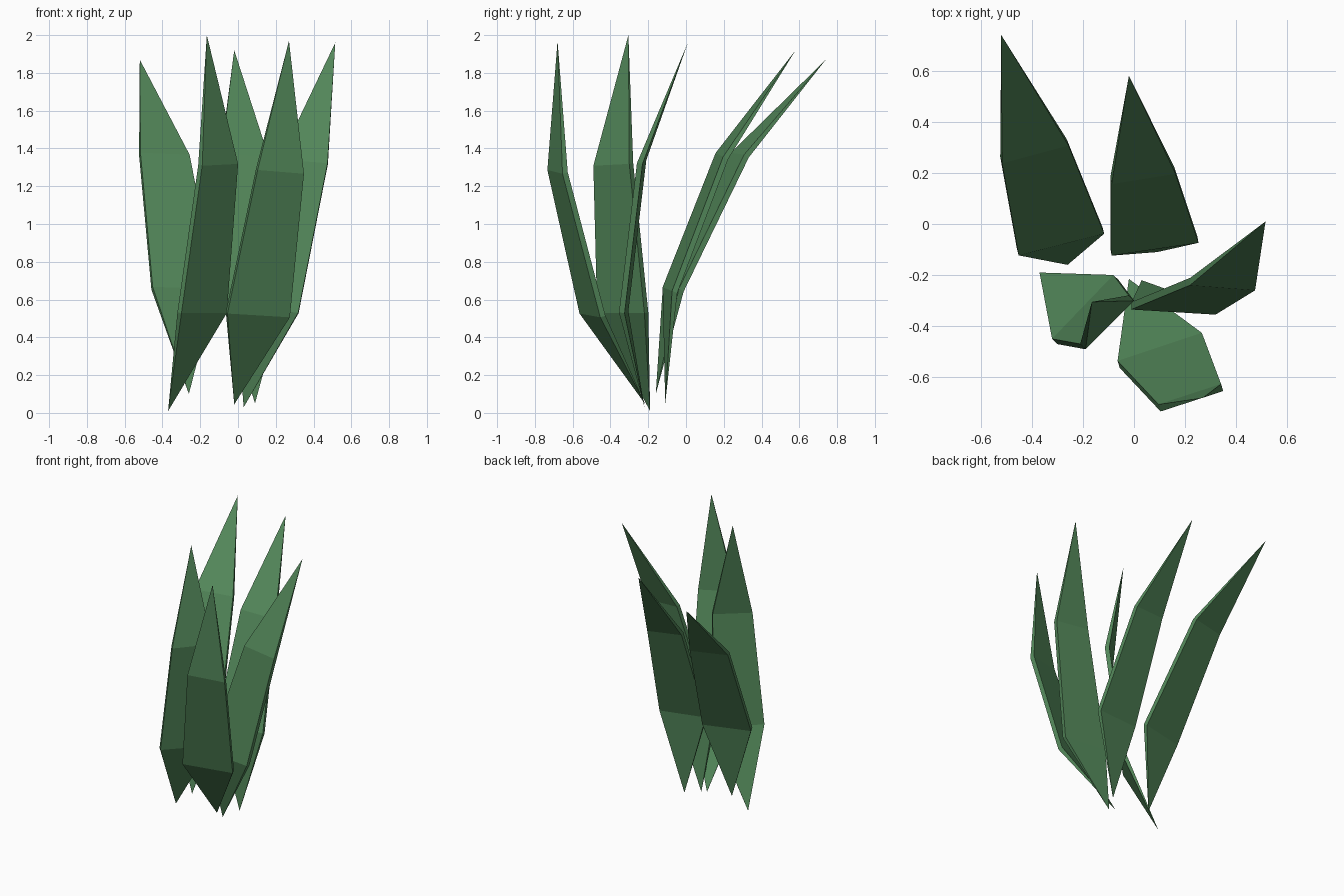
import bpy
import bmesh
from mathutils import Vector

cube = bpy.data.objects.get("Cube")
if cube:
    bpy.data.objects.remove(cube, do_unlink=True)

THICKNESS = 0.03

# Leaf colour
green = bpy.data.materials.new("leaf_green")
green.use_nodes = True
colour = (0.085, 0.24, 0.1, 1)
green.diffuse_color = colour
shader = green.node_tree.nodes["Principled BSDF"]
shader.inputs["Base Color"].default_value = colour
shader.inputs["Roughness"].default_value = 0.8


def make_blade(name, base, low_pair, high_pair, tip):
    """Thin leaf: pointed base, two four-cornered bands, pointed tip."""
    bm = bmesh.new()
    lean = Vector(tip) - Vector(base)
    root = bm.verts.new(base)
    end = bm.verts.new(tip)

    # Each band has an edge on both sides of the leaf's middle plane
    rings = []
    for pair in (low_pair, high_pair):
        a, b = (Vector(p) for p in pair)
        offset = (b - a).cross(lean).normalized() * THICKNESS / 2
        corners = (a + offset, b + offset, b - offset, a - offset)
        rings.append([bm.verts.new(c) for c in corners])

    low, high = rings
    for i in range(4):
        j = (i + 1) % 4
        bm.faces.new((root, low[j], low[i]))
        bm.faces.new((low[i], low[j], high[j], high[i]))
        bm.faces.new((high[i], high[j], end))
    bmesh.ops.recalc_face_normals(bm, faces=bm.faces)

    mesh = bpy.data.meshes.new(name)
    bm.to_mesh(mesh)
    bm.free()
    mesh.materials.append(green)
    blade = bpy.data.objects.new(name, mesh)
    bpy.context.collection.objects.link(blade)
    return blade


# Two blades leaning backwards
make_blade("back_right_blade", (-0.26, -0.16, 0.1),
           [(-0.455, -0.11, 0.66), (-0.12, -0.025, 0.65)],
           [(-0.52, 0.25, 1.37), (-0.26, 0.32, 1.36)],
           (-0.52, 0.74, 1.87))
make_blade("back_left_blade", (0.09, -0.11, 0.05),
           [(-0.09, -0.11, 0.66), (0.25, -0.06, 0.64)],
           [(-0.09, 0.17, 1.37), (0.16, 0.21, 1.35)],
           (-0.02, 0.58, 1.92))

# Two blades bowing forwards
make_blade("front_right_blade", (-0.37, -0.19, 0.01),
           [(-0.31, -0.46, 0.53), (-0.07, -0.21, 0.53)],
           [(-0.2, -0.48, 1.31), (-0.01, -0.29, 1.32)],
           (-0.165, -0.305, 2))
make_blade("front_left_blade", (-0.02, -0.215, 0.045),
           [(-0.06, -0.55, 0.53), (0.27, -0.44, 0.51)],
           [(0.1, -0.72, 1.29), (0.345, -0.64, 1.27)],
           (0.27, -0.68, 1.97))

# One blade leaning out to the side
make_blade("side_left_blade", (0.03, -0.22, 0.03),
           [(-0.01, -0.32, 0.54), (0.32, -0.34, 0.53)],
           [(0.22, -0.225, 1.34), (0.475, -0.245, 1.32)],
           (0.515, 0.01, 1.96))
